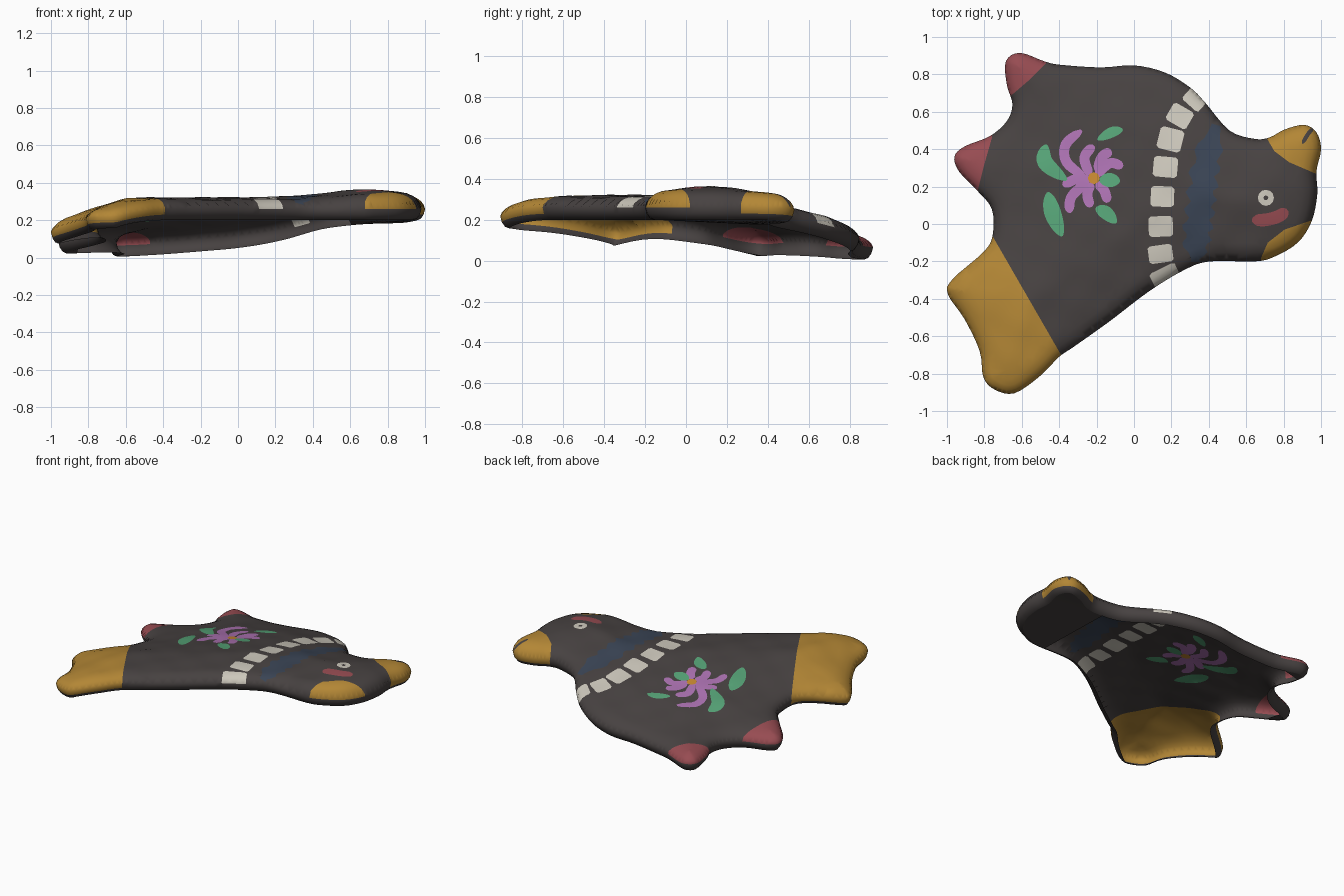
import bpy, bmesh, math
from mathutils import Vector
from mathutils.geometry import delaunay_2d_cdt

if "Cube" in bpy.data.objects:
    bpy.data.objects.remove(bpy.data.objects["Cube"])

# Flat colours
COLOURS = {
    "charcoal": (.063, .054, .053), "gold": (.45, .24, .036), "red": (.31, .072, .084),
    "cream": (.61, .578, .503), "slate_blue": (.042, .058, .09), "purple": (.42, .17, .45),
    "green": (.093, .37, .185), "orange": (.578, .25, .03)}
mats = []
for name, c in COLOURS.items():
    m = bpy.data.materials.new(name)
    m.diffuse_color = (*c, 1)
    m.use_nodes = True
    m.node_tree.nodes["Principled BSDF"].inputs["Base Color"].default_value = m.diffuse_color
    mats.append(m)
ID = {n: i for i, n in enumerate(COLOURS)}


def clamp(t):
    return max(0, min(1, t))


def spline(pts, n, closed=False):
    """Smooth curve through 2D points."""
    p = [Vector(q) for q in pts]
    k = len(p)
    get = (lambda i: p[i % k]) if closed else (lambda i: p[max(0, min(k - 1, i))])
    out = []
    for i in range(k if closed else k - 1):
        a, b, c, d = (get(i + j) for j in (-1, 0, 1, 2))
        for s in range(n):
            t = s / n
            out.append(.5 * (2 * b + (c - a) * t + (2 * a - 5 * b + 4 * c - d) * t * t
                             + (3 * b - a - 3 * c + d) * t ** 3))
    return out if closed else out + [p[-1]]


def stroke(pts, half, leaf=False, wobble=0):
    """Brush stroke polygon: rounded ends, or pointed like a leaf."""
    c = spline(pts, 6)
    left, right = [], []
    for i, q in enumerate(c):
        t = i / (len(c) - 1)
        d = (c[min(i + 1, len(c) - 1)] - c[max(i - 1, 0)]).normalized()
        n = Vector((-d.y, d.x))
        w = half * (max(.06, math.sin(math.pi * t)) ** .7 if leaf
                    else max(.3, 1 - abs(2 * t - 1) ** 6))
        left.append(q + n * w * (1 + wobble * math.sin(i * 1.9)))
        right.append(q - n * w * (1 + wobble * math.sin(i * 1.5 + 1)))
    return left + right[::-1]


def disc(x, y, r, n=12):
    return [Vector((x + r * math.cos(a * math.tau / n), y + r * math.sin(a * math.tau / n))) for a in range(n)]


def block(x, y, w, h, deg):
    """Slightly rounded square of the collar."""
    a, k = math.radians(deg), .22
    u, v = Vector((math.cos(a), math.sin(a))) * w / 2, Vector((-math.sin(a), math.cos(a))) * h / 2
    corners = [(1, 1 - k), (1 - k, 1), (k - 1, 1), (-1, 1 - k), (-1, k - 1), (k - 1, -1), (1 - k, -1), (1, k - 1)]
    return [Vector((x, y)) + u * i + v * j for i, j in corners]


def subdivide(poly, step=.025):
    out = []
    for a, b in zip(poly, poly[1:] + poly[:1]):
        n = max(1, math.ceil((b - a).length / step))
        out += [a.lerp(b, i / n) for i in range(n)]
    return out


# Bird silhouette, clockwise from the upper foot
OUTLINE = spline([
    (-.61, .915), (-.48, .87), (-.40, .852), (-.18, .837), (0, .848), (.165, .81), (.30, .73),
    (.38, .65), (.51, .50), (.645, .455), (.725, .463), (.805, .505), (.91, .53), (.975, .49),
    (1, .40), (.975, .28), (.98, .16), (.95, .015), (.875, -.10), (.75, -.175), (.645, -.2),
    (.405, -.2), (.27, -.245), (.08, -.36), (-.13, -.52), (-.32, -.655), (-.40, -.71),
    (-.505, -.815), (-.64, -.905), (-.745, -.885), (-.805, -.82), (-.825, -.68), (-.905, -.51),
    (-.995, -.375), (-.97, -.295), (-.80, -.145), (-.755, -.055), (-.76, .08), (-.835, .175),
    (-.935, .28), (-.96, .36), (-.905, .415), (-.77, .47), (-.68, .55), (-.65, .64),
    (-.68, .745), (-.685, .87)], 4, True)[::-1]
SEGS = list(zip(OUTLINE, OUTLINE[1:] + OUTLINE[:1]))


def inside(p, poly):
    hit = False
    for a, b in zip(poly, poly[1:] + poly[:1]):
        if (a.y > p.y) != (b.y > p.y) and p.x < a.x + (p.y - a.y) / (b.y - a.y) * (b.x - a.x):
            hit = not hit
    return hit


def edge_dist(p):
    """Distance to the silhouette and the inward direction there."""
    best, nrm = 9, None
    for a, b in SEGS:
        d = b - a
        t = clamp((p - a).dot(d) / d.length_squared)
        r = (p - a - d * t).length
        if r < best:
            best, nrm = r, Vector((-d.y, d.x)).normalized()
    return best, nrm


def rim_z(p):
    """Height of the lower rim: slopes down to the feet, tail droops."""
    t = clamp((.6 * p.x - .8 * p.y + 1.15) / 1.5)
    tail = clamp((-.86 * p.x - .5 * p.y - .65) / .37)
    return .005 + .195 * t * t * (3 - 2 * t) - .042 * tail ** 2


def top_z(p, d):
    k = 1 - min(d / .09, 1)
    head = .018 * clamp((p.x - .35) / .35) + .014 * clamp((p.x - .5) / .3) * clamp((.4 - p.y) / .3)
    bumps = .003 * math.sin(19 * p.x + 5 * p.y) * math.sin(23 * p.y - 7 * p.x) * min(1, d / .1)
    return rim_z(p) + .06 + (.045 + head) * math.sqrt(1 - k * k) + .042 * clamp(d / .33) + bumps


# Painted areas; later ones lie over earlier ones
V = lambda *q: [Vector(p) for p in q]
paint = [
    ("gold", V((-.755, -.067), (-.39, -.70), (-.36, -.75), (-.5, -1.1), (-1.1, -1.1), (-1.1, -.067))),   # tail
    ("gold", V((.715, .45), (.75, .39), (.83, .33), (.97, .27), (1.1, .27), (1.1, .6), (.71, .6))),       # beak
    ("gold", V((.68, -.18), (.715, -.1), (.805, -.03), (.95, .02), (1.1, .02), (1.1, -.3), (.68, -.3))),  # crest
    ("red", V((-.47, .86), (-.56, .77), (-.665, .68), (-.8, .68), (-.8, 1), (-.47, 1))),                  # feet
    ("red", V((-.76, .46), (-.80, .32), (-.835, .18), (-1.1, .18), (-1.1, .5), (-.76, .5))),
    ("charcoal", stroke([(.90, .43), (.93, .48), (.955, .51)], .011)),                                    # beak slit
    ("slate_blue", stroke([(.44, .53), (.39, .345), (.365, .185), (.35, .05), (.335, -.08), (.33, -.2)], .07, False, .25)),
    ("red", stroke([(.632, .022), (.70, .022), (.77, .04), (.82, .075)], .034)),                          # cheek
    ("cream", disc(.705, .14, .043)), ("charcoal", disc(.705, .14, .013, 8)),                             # eye
]
# Collar of squares
for b in [(.325, .665, .115, .085, -42), (.245, .577, .125, .105, -30), (.195, .452, .13, .12, -14),
          (.168, .305, .13, .11, -5), (.152, .147, .125, .11, -2), (.143, -.013, .13, .11, 2),
          (.142, -.16, .13, .095, 8), (.165, -.275, .15, .085, 26)]:
    paint.append(("cream", block(*b)))
# Flower petals
for pts in [[(-.28, .50), (-.365, .425), (-.36, .33), (-.26, .25)], [(-.215, .42), (-.265, .355), (-.235, .26)],
            [(-.12, .39), (-.17, .36), (-.20, .28)], [(-.06, .305), (-.13, .325), (-.205, .255)],
            [(-.38, .205), (-.31, .24), (-.235, .235)], [(-.345, .06), (-.335, .145), (-.25, .225)],
            [(-.23, .09), (-.25, .16), (-.225, .22)], [(-.14, .115), (-.16, .18), (-.20, .22)]]:
    paint.append(("purple", stroke(pts, .027)))
# Leaves
for pts, w in [([(-.47, .425), (-.475, .33), (-.36, .235)], .042), ([(-.06, .505), (-.12, .49), (-.195, .45)], .028),
               ([(-.46, .17), (-.435, .06), (-.385, -.065)], .045), ([(-.205, .085), (-.15, .06), (-.095, .005)], .036),
               ([(-.185, .235), (-.13, .235), (-.075, .23)], .038)]:
    paint.append(("green", stroke(pts, w, True)))
paint.append(("orange", disc(-.215, .245, .032, 8)))

# Flat layout: silhouette, inset rings, interior grid and paint edges
pts, edges = [], []
for loop in [OUTLINE] + [subdivide(poly) for _, poly in paint]:
    o, n = len(pts), len(loop)
    pts += loop
    edges += [(o + i, o + (i + 1) % n) for i in range(n)]
for a, b in SEGS:
    nrm = Vector((a.y - b.y, b.x - a.x)).normalized()
    for r in (.006, .02, .045, .078):
        q = (a + b) / 2 + nrm * r
        if inside(q, OUTLINE) and edge_dist(q)[0] > r * .93:
            pts.append(q)
for i in range(-29, 30):
    for j in range(-27, 28):
        q = Vector((i * .035 + .0175 * (j % 2), j * .034))
        if inside(q, OUTLINE) and edge_dist(q)[0] > .095:
            pts.append(q)
co, _, tris, *_ = delaunay_2d_cdt(pts, edges, [], 0, 1e-5)

# Lift into a domed shell and paint each face
bm = bmesh.new()
verts = [None] * len(co)
for t in tris:
    c = sum((co[i] for i in t), Vector((0, 0))) / len(t)
    if not inside(c, OUTLINE):
        continue
    for i in t:
        if verts[i] is None:
            verts[i] = bm.verts.new((*co[i], top_z(co[i], edge_dist(co[i])[0])))
    f = bm.faces.new([verts[i] for i in t])
    for name, poly in paint:
        if inside(c, poly):
            f.material_index = ID[name]

# Rolled-under lip around the open underside; gold wraps over at the tail and beak
rim = [e for e in bm.edges if e.is_boundary]
base = {}
for step, (inset, drop) in enumerate(((.008, .03), (.024, .052), (.045, .06))):
    new = bmesh.ops.extrude_edge_only(bm, edges=rim)["geom"]
    for f in (g for g in new if isinstance(g, bmesh.types.BMFace)):
        c = sum((v.co.xy for v in f.verts), Vector((0, 0))) / len(f.verts)
        wraps = step == 0 and any(inside(c, poly) for _, poly in paint[:2])
        f.material_index = ID["gold"] if wraps else 0
    rim = [g for g in new if isinstance(g, bmesh.types.BMEdge) and g.is_boundary]
    prev, base = base, {}
    for v in {v for e in rim for v in e.verts}:
        p = prev.get((round(v.co.x, 5), round(v.co.y, 5))) or (v.co.xy.copy(), v.co.z, edge_dist(v.co.xy)[1])
        q = p[0] + p[2] * inset
        v.co = (q.x, q.y, p[1] - drop)
        base[(round(v.co.x, 5), round(v.co.y, 5))] = p
lip = [v.co.copy() for v in {v for e in rim for v in e.verts}]
bmesh.ops.recalc_face_normals(bm, faces=bm.faces)


def finish(bm, name):
    me = bpy.data.meshes.new(name)
    bm.to_mesh(me)
    bm.free()
    for m in mats:
        me.materials.append(m)
    bpy.context.collection.objects.link(bpy.data.objects.new(name, me))
    me.shade_smooth()


finish(bm, "bird_shell")

# Closed undersides of the head and the foot tips
for name, test, cx, cy in [("head_underside", lambda p: p.x > .58, .78, .15),
                           ("side_foot_underside", lambda p: p.x < -.83 and p.y > .1, -.86, .34),
                           ("upper_foot_underside", lambda p: p.y > .81 and p.x < -.5, -.61, .83)]:
    bm = bmesh.new()
    ring = sorted(filter(test, lip), key=lambda p: -math.atan2(p.y - cy, p.x - cx))
    bm.faces.new([bm.verts.new(p) for p in ring])
    bmesh.ops.triangulate(bm, faces=bm.faces)
    finish(bm, name)
